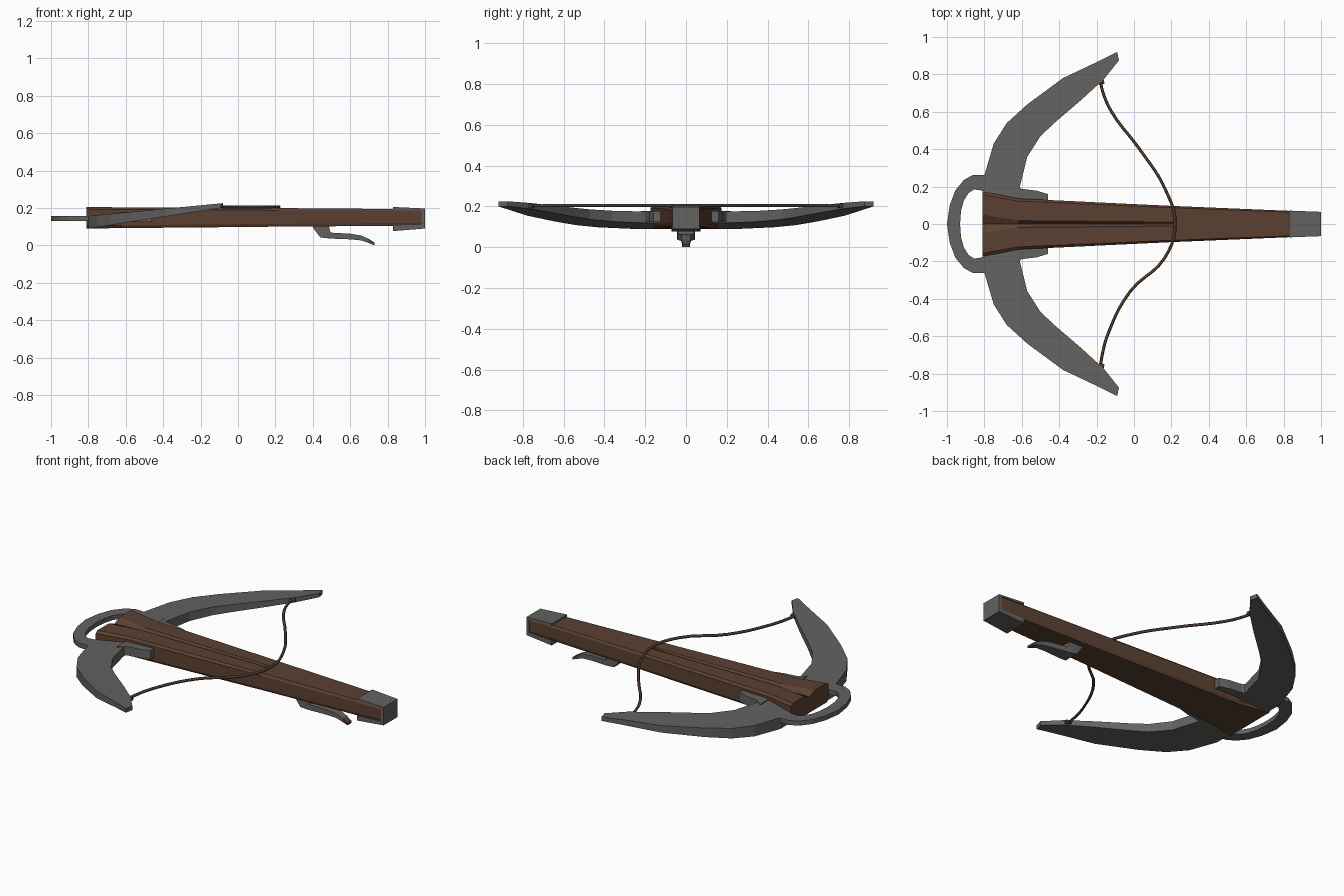
import bpy, bmesh

if "Cube" in bpy.data.objects:
    bpy.data.objects.remove(bpy.data.objects["Cube"])


def material(name, rgb):
    m = bpy.data.materials.new(name)
    m.diffuse_color = (*rgb, 1)
    m.use_nodes = True
    m.node_tree.nodes["Principled BSDF"].inputs["Base Color"].default_value = m.diffuse_color
    return m


WOOD = material("brown wood", (0.105, 0.052, 0.031))
STEEL = material("grey steel", (0.125, 0.122, 0.12))
CORD = material("dark cord", (0.08, 0.045, 0.028))


def loft(name, sections, mat, mirror=False):
    """Skin a list of equal-length closed cross-sections and cap both ends."""
    bm = bmesh.new()
    rings = [[bm.verts.new(p) for p in s] for s in sections]
    n = len(rings[0])
    for a, b in zip(rings, rings[1:]):
        for i in range(n):
            j = (i + 1) % n
            bm.faces.new((a[i], a[j], b[j], b[i]))
    bm.faces.new(rings[0])
    bm.faces.new(rings[-1])
    bmesh.ops.recalc_face_normals(bm, faces=bm.faces)
    me = bpy.data.meshes.new(name)
    bm.to_mesh(me)
    bm.free()
    me.materials.append(mat)
    ob = bpy.data.objects.new(name, me)
    bpy.context.collection.objects.link(ob)
    if mirror:
        mod = ob.modifiers.new("mirror", 'MIRROR')
        mod.use_axis = (False, True, False)
    return ob


def strip(name, pairs, zlo, zhi, mat):
    """Mirrored plate between an outer and an inner outline; heights depend on x."""
    secs = [[(ox, oy, zlo(ox)), (ox, oy, zhi(ox)), (ix, iy, zhi(ix)), (ix, iy, zlo(ix))]
            for ox, oy, ix, iy in pairs]
    return loft(name, secs, mat, True)


def cord(name, points, radius):
    cu = bpy.data.curves.new(name, 'CURVE')
    cu.dimensions = '3D'
    cu.bevel_depth = radius
    cu.bevel_resolution = 1
    cu.resolution_u = 5
    cu.use_fill_caps = True
    sp = cu.splines.new('BEZIER')
    sp.bezier_points.add(len(points) - 1)
    for bp, p in zip(sp.bezier_points, points):
        bp.co = p
        bp.handle_left_type = bp.handle_right_type = 'AUTO'
    cu.materials.append(CORD)
    ob = bpy.data.objects.new(name, cu)
    bpy.context.collection.objects.link(ob)


# Wooden stock: tapering block with a bolt groove in the top
def stock_section(x, w, lo, hi, g, depth):
    right = [(0.93 * w, lo), (w, lo + 0.015), (w, hi - 0.012), (0.9 * w, hi), (g, hi)]
    pts = right + [(0, hi - depth)] + [(-y, z) for y, z in reversed(right)]
    return [(x, y, z) for y, z in pts]


loft("stock", [
    stock_section(-0.81, 0.175, 0.09, 0.205, 0.05, 0.022),
    stock_section(-0.62, 0.136, 0.092, 0.203, 0.018, 0.02),
    stock_section(0.05, 0.104, 0.098, 0.200, 0.012, 0.015),
    stock_section(0.22, 0.096, 0.1, 0.199, 0.010, 0.001),
    stock_section(0.985, 0.064, 0.105, 0.193, 0.010, 0.0),
], WOOD)

# Steel butt cap: C-shaped strap over the top, end and bottom
cap = [(0.83, 0.205), (1.0, 0.197), (1.0, 0.09), (0.83, 0.076),
       (0.83, 0.106), (0.982, 0.11), (0.982, 0.188), (0.83, 0.192)]
loft("butt_cap", [[(x, s * (0.103 - 0.038 * x), z) for x, z in cap] for s in (-1, 1)], STEEL)

# Steel bow limbs, thinning and rising to the tips
strip("bow_limb", [
    (-0.80, 0.15, -0.61, 0.12), (-0.80, 0.26, -0.61, 0.20),
    (-0.75, 0.43, -0.57, 0.36), (-0.68, 0.54, -0.50, 0.47),
    (-0.57, 0.64, -0.42, 0.545), (-0.38, 0.78, -0.28, 0.665),
    (-0.20, 0.865, -0.16, 0.775), (-0.09, 0.92, -0.08, 0.875)],
    lambda x: 0.09 + 0.155 * (x + 0.8), lambda x: 0.157 + 0.095 * (x + 0.8), STEEL)

# Cheek brackets clamping the limbs to the stock
strip("cheek_bracket", [
    (-0.64, 0.22, -0.64, 0.11), (-0.60, 0.188, -0.60, 0.11),
    (-0.52, 0.178, -0.52, 0.11), (-0.46, 0.16, -0.46, 0.11)],
    lambda x: 0.125, lambda x: 0.178, STEEL)

# Foot stirrup at the nose
strip("stirrup", [
    (-0.79, 0.26, -0.79, 0.17), (-0.82, 0.263, -0.82, 0.18), (-0.86, 0.263, -0.855, 0.185),
    (-0.91, 0.235, -0.885, 0.165), (-0.955, 0.18, -0.91, 0.125),
    (-0.985, 0.10, -0.925, 0.07), (-1.0, 0.0, -0.93, 0.0)],
    lambda x: 0.13, lambda x: 0.157, STEEL)

# Bow string drawn back over the stock, with a knot at each limb
cord("bow_string", [
    (-0.18, 0.765, 0.203), (-0.165, 0.70, 0.204), (-0.12, 0.60, 0.205), (0.03, 0.40, 0.205),
    (0.165, 0.19, 0.205), (0.22, 0, 0.206), (0.165, -0.18, 0.205), (-0.02, -0.36, 0.205),
    (-0.14, -0.59, 0.205), (-0.17, -0.70, 0.204), (-0.18, -0.765, 0.203)], 0.008)
for s in (-1, 1):
    cord("string_knot", [(-0.19, s * 0.755, 0.203), (-0.16, s * 0.762, 0.203)], 0.012)

# Trigger lever: mount, long bar and drooping tip (x, bottom z, top z, half width)
lever = [(0.40, 0.095, 0.105, 0.045), (0.44, 0.042, 0.105, 0.045), (0.485, 0.037, 0.105, 0.042),
         (0.495, 0.036, 0.068, 0.04), (0.60, 0.032, 0.062, 0.028),
         (0.66, 0.026, 0.052, 0.022), (0.70, 0.012, 0.034, 0.02), (0.73, 0.0, 0.014, 0.018)]
trigger = loft("trigger", [[(x, -w, lo), (x, w, lo), (x, w, hi), (x, -w, hi)]
                           for x, lo, hi, w in lever], STEEL)
trigger.data.materials.append(WOOD)
for f in trigger.data.polygons:
    if f.center.x > 0.705:
        f.material_index = 1
